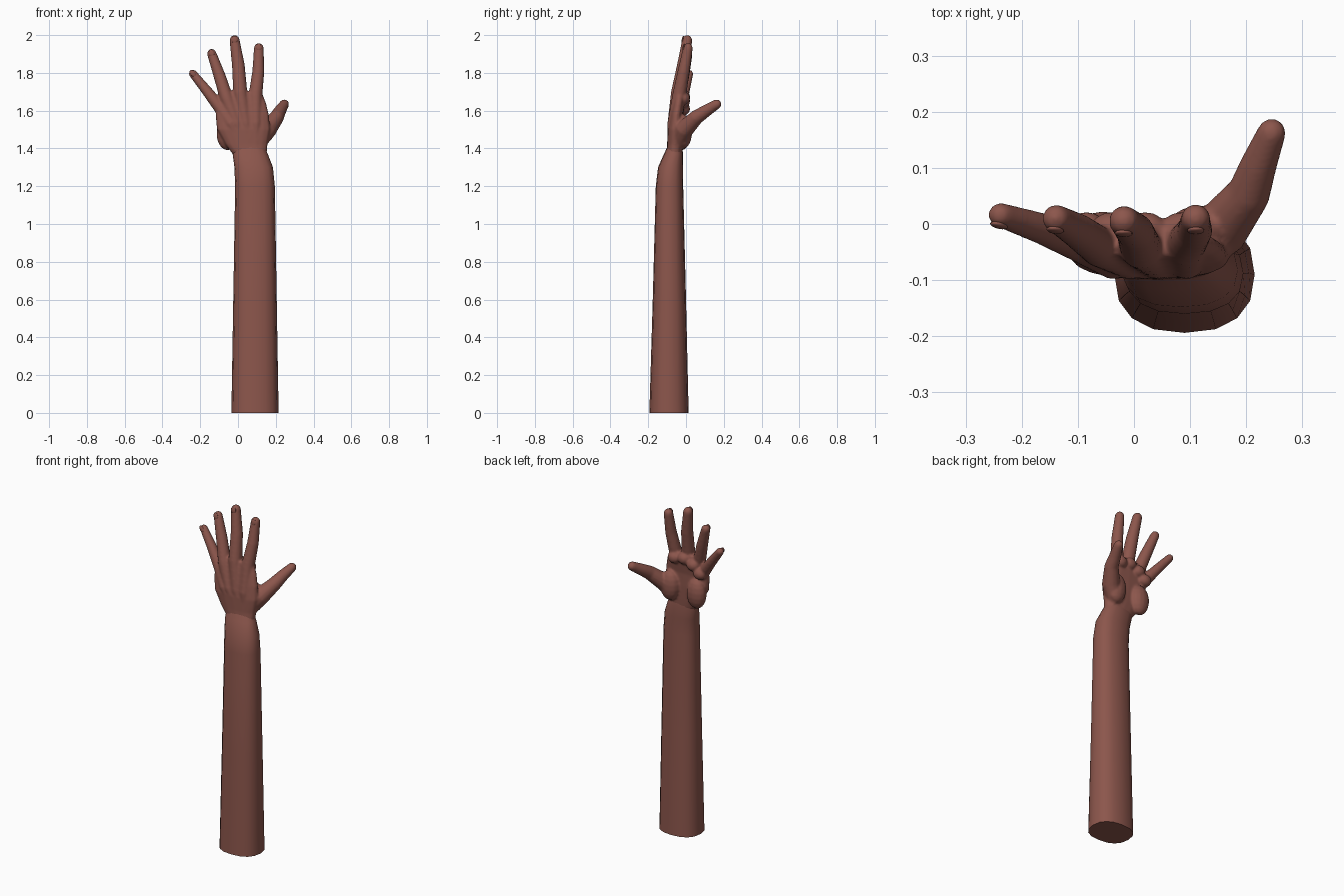
import bpy, bmesh, math
from mathutils import Vector, Matrix

if "Cube" in bpy.data.objects:
    bpy.data.objects.remove(bpy.data.objects["Cube"])

skin = bpy.data.materials.new("brown_skin")
skin.diffuse_color = (0.262, 0.093, 0.072, 1)
skin.use_nodes = True
skin.node_tree.nodes["Principled BSDF"].inputs["Base Color"].default_value = skin.diffuse_color


def loft(bm, rings):
    """Skin a list of closed point rings and cap both ends."""
    loops = [[bm.verts.new(p) for p in ring] for ring in rings]
    n = len(loops[0])
    for a, b in zip(loops, loops[1:]):
        for i in range(n):
            j = (i + 1) % n
            bm.faces.new((a[i], a[j], b[j], b[i]))
    bm.faces.new(loops[0][::-1])
    bm.faces.new(loops[-1])


def oval(cx, cy, z, rx, ry, sides=16, power=2.4):
    """Horizontal rounded-box oval."""
    pts = []
    for i in range(sides):
        t = 2 * math.pi * i / sides
        c, s = math.cos(t), math.sin(t)
        pts.append((cx + rx * math.copysign(abs(c) ** (2 / power), c),
                    cy + ry * math.copysign(abs(s) ** (2 / power), s), z))
    return pts


def limb(bm, path, sides=14):
    """Tapered tube through (x, y, z, radius) points with a rounded tip."""
    pts = [(Vector(p[:3]), p[3]) for p in path]
    end, r = pts[-1]
    d = (end - pts[-2][0]).normalized()
    pts += [(end + d * r * k, r * w) for k, w in ((.5, .87), (.8, .6), (.97, .25))]
    rings = []
    for i, (p, rad) in enumerate(pts):
        t = (pts[min(i + 1, len(pts) - 1)][0] - pts[max(i - 1, 0)][0]).normalized()
        u = Vector((0, 1, 0)).cross(t).normalized()
        v = t.cross(u)
        rings.append([p + rad * (math.cos(a) * u + math.sin(a) * v)
                      for a in (2 * math.pi * k / sides for k in range(sides))])
    loft(bm, rings)


def blob(bm, centre, size, rot=Matrix()):
    """Ellipsoid."""
    bmesh.ops.create_uvsphere(bm, u_segments=14, v_segments=9, radius=1,
        matrix=Matrix.Translation(centre) @ rot @ Matrix.Diagonal((*size, 1)))


def finish(name, bm):
    bmesh.ops.recalc_face_normals(bm, faces=bm.faces)
    mesh = bpy.data.meshes.new(name)
    bm.to_mesh(mesh)
    bm.free()
    mesh.materials.append(skin)
    obj = bpy.data.objects.new(name, mesh)
    bpy.context.collection.objects.link(obj)
    bpy.context.view_layer.objects.active = obj
    obj.select_set(True)
    bpy.ops.object.shade_smooth_by_angle(angle=math.radians(50))
    obj.select_set(False)
    return obj


# Forearm, tapering into the wrist
bm = bmesh.new()
loft(bm, [oval(*r) for r in (
    (.09, -.09, 0, .125, .104), (.09, -.088, .6, .115, .088),
    (.09, -.0875, 1.2, .105, .0725), (.083, -.082, 1.3, .102, .066),
    (.065, -.066, 1.37, .093, .051), (.06, -.06, 1.41, .08, .038))])
finish("forearm", bm)

# Palm slab
bm = bmesh.new()
loft(bm, [oval(*r) for r in (
    (.065, -.062, 1.36, .086, .043), (.045, -.058, 1.42, .112, .042),
    (.03, -.056, 1.50, .142, .042), (.022, -.05, 1.58, .142, .036),
    (.02, -.04, 1.64, .13, .034), (.03, -.032, 1.70, .095, .028))])

# Fleshy pads of the palm
blob(bm, (.115, -.012, 1.49), (.06, .045, .09))
blob(bm, (-.055, -.022, 1.48), (.06, .045, .09))
for x, z in ((-.085, 1.61), (-.04, 1.65), (.02, 1.675), (.085, 1.665)):
    blob(bm, (x, -.012, z), (.04, .034, .035))

# Fingers: knuckle, middle and tip points, each with its hand bone behind
fingers = [
    ((-.095, -.035, 1.615, .034), (-.165, -.008, 1.705, .028), (-.238, .016, 1.795, .022)),
    ((-.06, -.042, 1.665, .036), (-.098, -.014, 1.785, .032), (-.139, .010, 1.902, .025)),
    ((.012, -.042, 1.695, .038), (.002, -.014, 1.840, .034), (-.018, .006, 1.973, .027)),
    ((.092, -.036, 1.68, .037), (.108, -.012, 1.810, .032), (.110, .010, 1.932, .026)),
]
for i, (knuckle, mid, tip) in enumerate(fingers):
    limb(bm, [(.02 + .025 * i, -.068, 1.42, .026),
              ((knuckle[0] + .02 + .025 * i) / 2, -.068, 1.53, .031),
              knuckle, mid, tip])

# Thumb
limb(bm, [(.10, -.045, 1.42, .042), (.155, -.01, 1.50, .050),
          (.205, .055, 1.565, .039), (.222, .105, 1.598, .033),
          (.245, .162, 1.634, .026)])

# Merge the hand into one smooth skin
hand = finish("hand", bm)
remesh = hand.modifiers.new("merge", 'REMESH')
remesh.mode = 'VOXEL'
remesh.voxel_size = .006
remesh.use_smooth_shade = True
soften = hand.modifiers.new("soften", 'SMOOTH')
soften.factor = .5
soften.iterations = 5

# Finger nails on the back of each tip
bm = bmesh.new()
for knuckle, mid, tip in fingers:
    t = (Vector(tip[:3]) - Vector(mid[:3])).normalized()
    u = Vector((0, 1, 0)).cross(t).normalized()
    v = t.cross(u)
    rot = Matrix((u, v, t)).transposed().to_4x4()
    blob(bm, Vector(tip[:3]) - v * tip[3] * .85, (tip[3] * .6, .006, .02), rot)
finish("finger_nails", bm)
